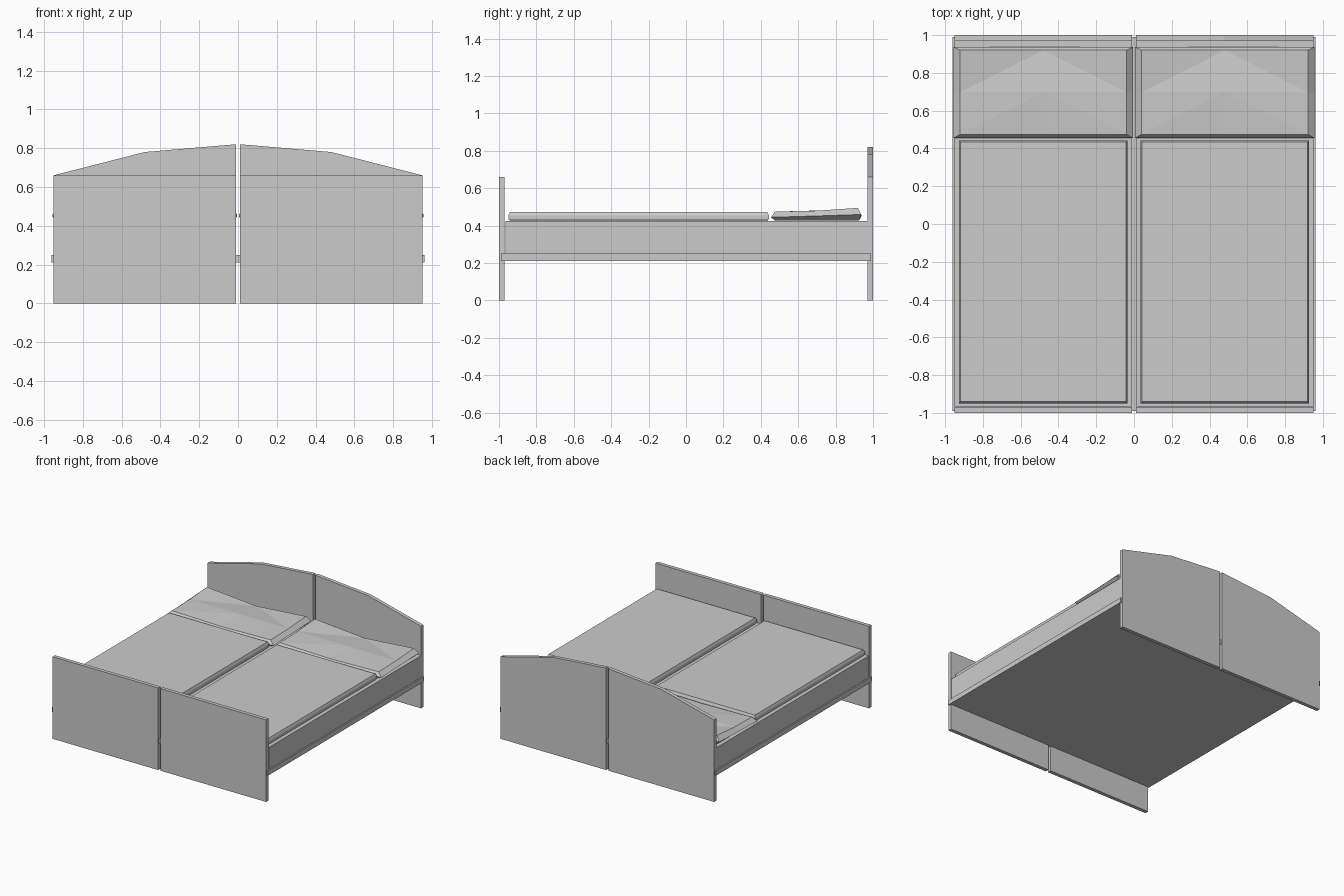
import bpy, bmesh

if "Cube" in bpy.data.objects:
    bpy.data.objects.remove(bpy.data.objects["Cube"])


def finish(name, verts, faces, mirror=True):
    mesh = bpy.data.meshes.new(name)
    mesh.from_pydata(verts, [], faces)
    bm = bmesh.new()
    bm.from_mesh(mesh)
    bmesh.ops.recalc_face_normals(bm, faces=bm.faces)
    bm.to_mesh(mesh)
    bm.free()
    obj = bpy.data.objects.new(name, mesh)
    bpy.context.collection.objects.link(obj)
    if mirror:
        obj.modifiers.new("other_half", 'MIRROR')
    return obj


def bridge(a, b, n):
    return [(a + i, a + (i + 1) % n, b + (i + 1) % n, b + i) for i in range(n)]


def panel(name, profile, y0, y1):
    # Extrude an x-z outline along y
    n = len(profile)
    verts = [(x, y, z) for y in (y0, y1) for x, z in profile]
    return finish(name, verts, [tuple(range(n)), tuple(range(n, 2 * n))] + bridge(0, n, n))


def stack(name, layers, mirror=True):
    # Stack rectangles (x0, x1, y0, y1, z) into a closed solid
    verts = []
    for x0, x1, y0, y1, z in layers:
        verts += [(x0, y0, z), (x1, y0, z), (x1, y1, z), (x0, y1, z)]
    last = 4 * (len(layers) - 1)
    faces = [(0, 1, 2, 3), tuple(range(last, last + 4))]
    for k in range(0, last, 4):
        faces += bridge(k, k + 4, 4)
    return finish(name, verts, faces, mirror)


# Arched headboard and straight footboard
panel("headboard", [(0.01, 0), (0.95, 0), (0.95, 0.66), (0.48, 0.78), (0.01, 0.82)], 0.97, 1.0)
panel("footboard", [(0.01, 0), (0.95, 0), (0.95, 0.66), (0.01, 0.66)], -1.0, -0.97)

# Bed frame slab shared by both halves
stack("bed_frame", [(-0.96, 0.96, -0.99, 0.99, 0.21), (-0.96, 0.96, -0.99, 0.99, 0.25)], False)

# Mattresses
stack("mattress", [(0.012, 0.95, -0.965, 0.97, 0.25), (0.012, 0.95, -0.965, 0.97, 0.425)])

# Duvets with softened rim
stack("duvet", [(0.042, 0.918, -0.94, 0.435, 0.424), (0.034, 0.926, -0.95, 0.443, 0.437),
                (0.034, 0.926, -0.95, 0.443, 0.455), (0.042, 0.918, -0.94, 0.435, 0.474)])


# Pillows: 8-point rings, with a sagging faceted top
def ring(x0, x1, y0, y1, heights):
    xm, ym = (x0 + x1) / 2, (y0 + y1) / 2
    pts = [(x0, y0), (xm, y0), (x1, y0), (x1, ym), (x1, y1), (xm, y1), (x0, y1), (x0, ym)]
    return [(x, y, z) for (x, y), z in zip(pts, heights)]


verts = ring(0.04, 0.92, 0.475, 0.925, [0.427] * 8)
verts += ring(0.006, 0.955, 0.455, 0.937, [0.445, 0.445, 0.445, 0.452, 0.46, 0.45, 0.46, 0.452])
verts += ring(0.04, 0.92, 0.475, 0.92, [0.475, 0.465, 0.475, 0.48, 0.495, 0.46, 0.495, 0.48])
verts.append((0.48, 0.70, 0.481))
c, t = 24, 16
faces = [tuple(range(8))] + bridge(0, 8, 8) + bridge(8, 16, 8)
faces += [(t, t + 1, c), (t, c, t + 7), (t + 1, t + 2, c), (t + 2, t + 3, c),
          (t + 7, c, t + 5), (t + 7, t + 5, t + 6), (c, t + 3, t + 5), (t + 3, t + 4, t + 5)]
finish("pillow", verts, faces)
